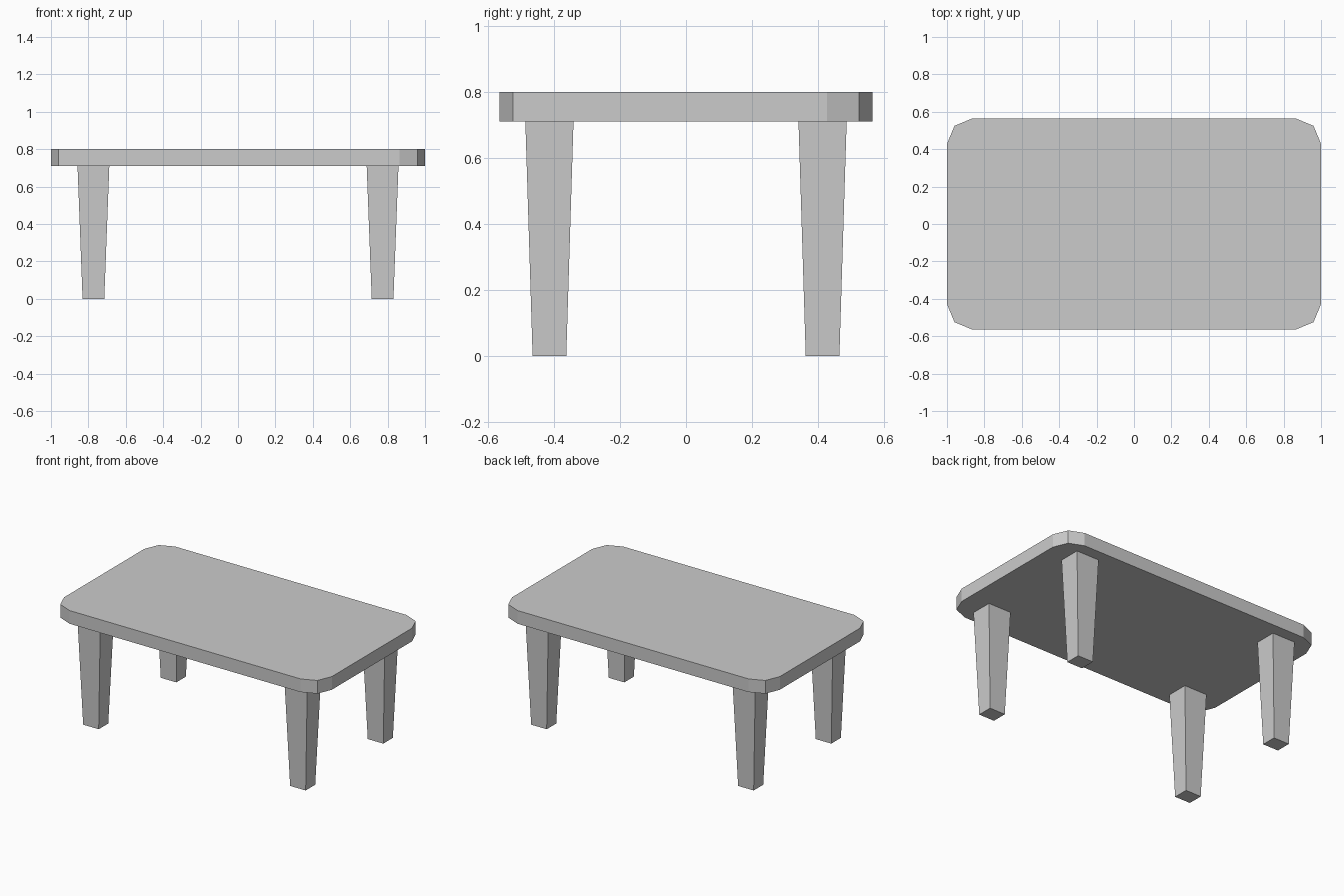
import bpy, bmesh, math

if "Cube" in bpy.data.objects:
    bpy.data.objects.remove(bpy.data.objects["Cube"])


def loft(name, lower, upper, z0, z1):
    """Solid between two outlines with matching point counts."""
    bm = bmesh.new()
    a = [bm.verts.new((x, y, z0)) for x, y in lower]
    b = [bm.verts.new((x, y, z1)) for x, y in upper]
    bm.faces.new(a[::-1])
    bm.faces.new(b)
    n = len(a)
    for i in range(n):
        j = (i + 1) % n
        bm.faces.new((a[i], a[j], b[j], b[i]))
    bmesh.ops.recalc_face_normals(bm, faces=bm.faces)
    mesh = bpy.data.meshes.new(name)
    bm.to_mesh(mesh)
    bm.free()
    obj = bpy.data.objects.new(name, mesh)
    bpy.context.collection.objects.link(obj)
    return obj


def rounded_rect(hx, hy, r, segments):
    pts = []
    for k, (sx, sy) in enumerate([(1, 1), (-1, 1), (-1, -1), (1, -1)]):
        for i in range(segments + 1):
            t = math.pi / 2 * (k + i / segments)
            pts.append((sx * (hx - r) + r * math.cos(t),
                        sy * (hy - r) + r * math.sin(t)))
    return pts


def rect(cx, cy, hx, hy):
    return [(cx - hx, cy - hy), (cx + hx, cy - hy),
            (cx + hx, cy + hy), (cx - hx, cy + hy)]


TOP_Z, UNDER_Z = 0.80, 0.711

# Tabletop slab with two-segment rounded corners
outline = rounded_rect(1.0, 0.565, 0.137, 2)
loft("tabletop", outline, outline, UNDER_Z, TOP_Z)

# Four tapered square legs
for side, sx in (("left", -1), ("right", 1)):
    for end, sy in (("front", -1), ("back", 1)):
        cx, cy = sx * 0.773, sy * 0.414
        loft(f"{end}_{side}_leg", rect(cx, cy, 0.058, 0.051),
             rect(cx, cy, 0.085, 0.073), 0.0, UNDER_Z)
